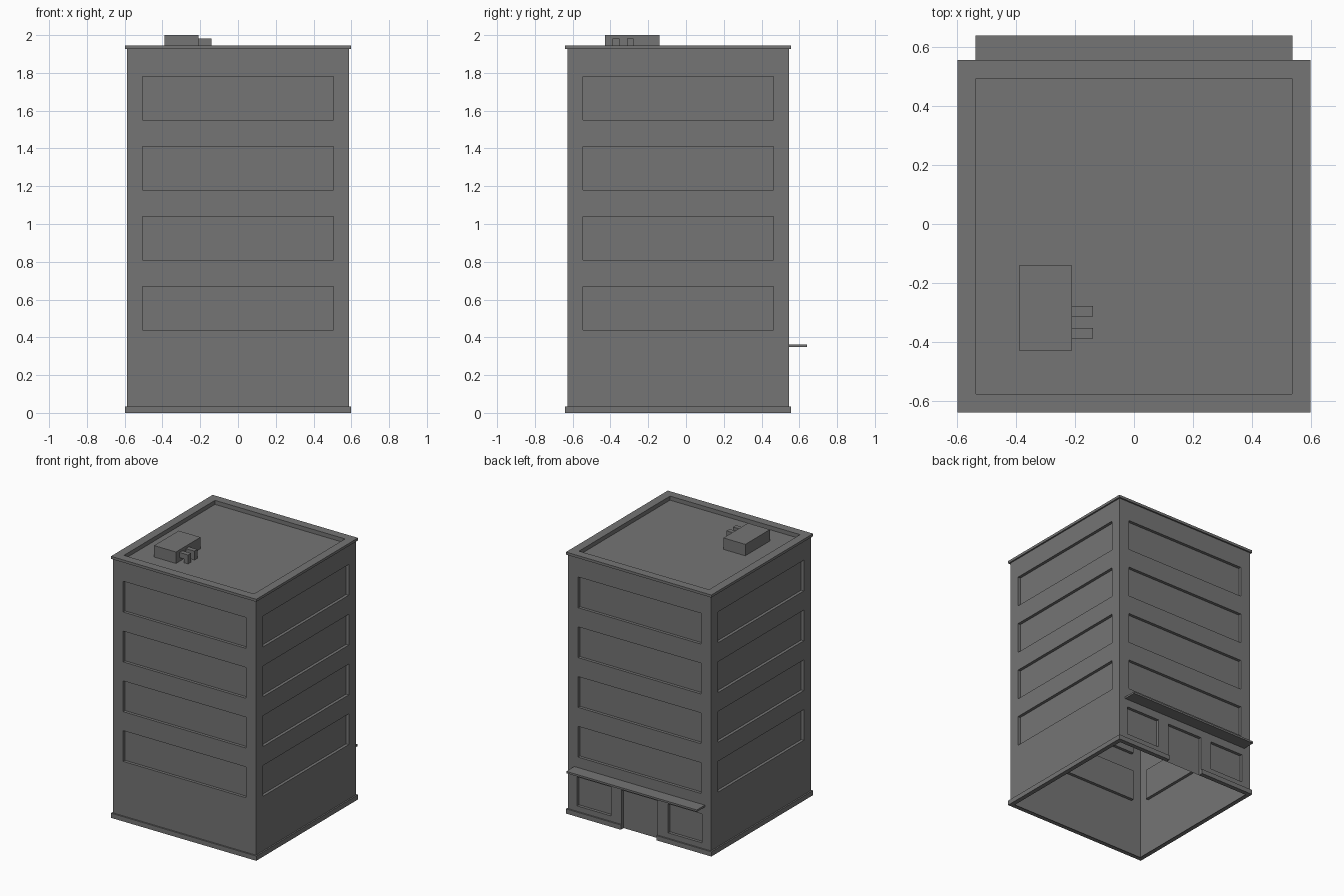
import bpy, bmesh
from mathutils import Matrix, Vector

if "Cube" in bpy.data.objects:
    bpy.data.objects.remove(bpy.data.objects["Cube"])

CY = -0.0415      # centre of the tower in y
H = 0.587         # half width of the wall shell
T = 0.598         # half width of the trims
P = 0.535         # half width inside the parapet
FLOOR, TOP = 1.915, 1.945
DEPTH = 0.022     # recess of windows and door

# Dark grey for the whole building
DARK = bpy.data.materials.new("dark_grey")
DARK.diffuse_color = (0.178, 0.178, 0.178, 1)
DARK.use_nodes = True
DARK.node_tree.nodes["Principled BSDF"].inputs["Base Color"].default_value = DARK.diffuse_color


def finish(name, bm):
    bmesh.ops.remove_doubles(bm, verts=bm.verts, dist=1e-5)
    me = bpy.data.meshes.new(name)
    bm.to_mesh(me)
    bm.free()
    me.materials.append(DARK)
    ob = bpy.data.objects.new(name, me)
    bpy.context.collection.objects.link(ob)
    return ob


def quad(bm, pts):
    bm.faces.new([bm.verts.new(p) for p in pts])


def box(name, x0, x1, y0, y1, z0, z1):
    bm = bmesh.new()
    m = Matrix.Translation(((x0 + x1) / 2, (y0 + y1) / 2, (z0 + z1) / 2))
    m = m @ Matrix.Diagonal((x1 - x0, y1 - y0, z1 - z0, 1))
    bmesh.ops.create_cube(bm, size=1, matrix=m)
    return finish(name, bm)


def wall(name, turns, holes, z_top=1.93):
    """One single-skin wall with recessed rectangles (u0, u1, z0, z1)."""
    bm = bmesh.new()
    rot = Matrix.Rotation(turns * 1.5707963268, 3, 'Z')

    def pt(u, z, d=0):
        return rot @ Vector((u, d - H, z)) + Vector((0, CY, 0))

    us = sorted({-H, H} | {u for h in holes for u in h[:2]})
    zs = sorted({0, z_top} | {z for h in holes for z in h[2:]})
    for u0, u1 in zip(us, us[1:]):
        for z0, z1 in zip(zs, zs[1:]):
            u, z = (u0 + u1) / 2, (z0 + z1) / 2
            if not any(a < u < b and c < z < d for a, b, c, d in holes):
                quad(bm, [pt(u0, z0), pt(u1, z0), pt(u1, z1), pt(u0, z1)])
    for a, b, c, d in holes:
        ring = [(a, c), (b, c), (b, d), (a, d)]
        quad(bm, [pt(u, z, DEPTH) for u, z in ring])
        for i in range(4):
            p, q = ring[i], ring[(i + 1) % 4]
            if p[1] == q[1] == 0:      # door is open at the ground
                continue
            quad(bm, [pt(*p), pt(*q), pt(*q, DEPTH), pt(*p, DEPTH)])
    return finish(name, bm)


def square(h):
    return [(-h, CY - h), (h, CY - h), (h, CY + h), (-h, CY + h)]


# Walls with four window bands; the back also has the shop front
bands = [(-0.505, 0.505, z, z + 0.229) for z in (0.44, 0.81, 1.18, 1.551)]
shop = [(-0.147, 0.147, 0, 0.29), (-0.515, -0.235, 0.075, 0.29),
        (0.235, 0.515, 0.075, 0.29)]
for k, side in enumerate(("front", "right", "back", "left")):
    wall(side + "_wall", k, bands + (shop if k == 2 else []))

# Base trim, running round from one side of the door to the other
bm = bmesh.new()
DOOR = 0.147


def trim_path(h):
    s = square(h)
    return [(-DOOR, CY + h), s[3], s[0], s[1], s[2], (DOOR, CY + h)]


inner, outer, lip = trim_path(H), trim_path(T), trim_path(H - DEPTH)
BASE = 0.035
for i in range(5):
    a, b, c, d = inner[i], inner[i + 1], outer[i + 1], outer[i]
    quad(bm, [(*d, 0), (*c, 0), (*c, BASE), (*d, BASE)])
    quad(bm, [(*d, BASE), (*c, BASE), (*b, BASE), (*a, BASE)])
    quad(bm, [(*lip[i], 0), (*lip[i + 1], 0), (*c, 0), (*d, 0)])
for i in (0, 5):
    pts = [(*inner[i], 0), (*outer[i], 0), (*outer[i], BASE), (*inner[i], BASE)]
    quad(bm, pts if i == 0 else pts[::-1])
finish("base_trim", bm)

# Parapet and sunken roof as one stepped profile
bm = bmesh.new()
profile = [(H, 1.926), (T, 1.926), (T, TOP), (P, TOP), (P, FLOOR)]
for (h0, z0), (h1, z1) in zip(profile, profile[1:]):
    lo, hi = square(h0), square(h1)
    for i in range(4):
        j = (i + 1) % 4
        quad(bm, [(*lo[i], z0), (*lo[j], z0), (*hi[j], z1), (*hi[i], z1)])
quad(bm, [(*p, FLOOR) for p in square(P)])
finish("parapet_roof", bm)

# Entrance canopy
box("canopy", -0.537, 0.537, CY + H, 0.64, 0.348, 0.362)

# Rooftop machine with two elbow ducts
box("roof_unit", -0.39, -0.21, -0.429, -0.14, FLOOR, 2.0)
for n, y in enumerate((-0.388, -0.313)):
    bm = bmesh.new()
    prof = [(-0.21, 1.943), (-0.173, 1.943), (-0.173, FLOOR),
            (-0.139, FLOOR), (-0.139, 1.981), (-0.21, 1.981)]
    face = bm.faces.new([bm.verts.new((x, y, z)) for x, z in prof])
    ext = bmesh.ops.extrude_face_region(bm, geom=[face], use_keep_orig=True)
    verts = [v for v in ext["geom"] if isinstance(v, bmesh.types.BMVert)]
    bmesh.ops.translate(bm, verts=verts, vec=(0, 0.035, 0))
    bmesh.ops.recalc_face_normals(bm, faces=bm.faces)
    finish("duct_%d" % (n + 1), bm)
